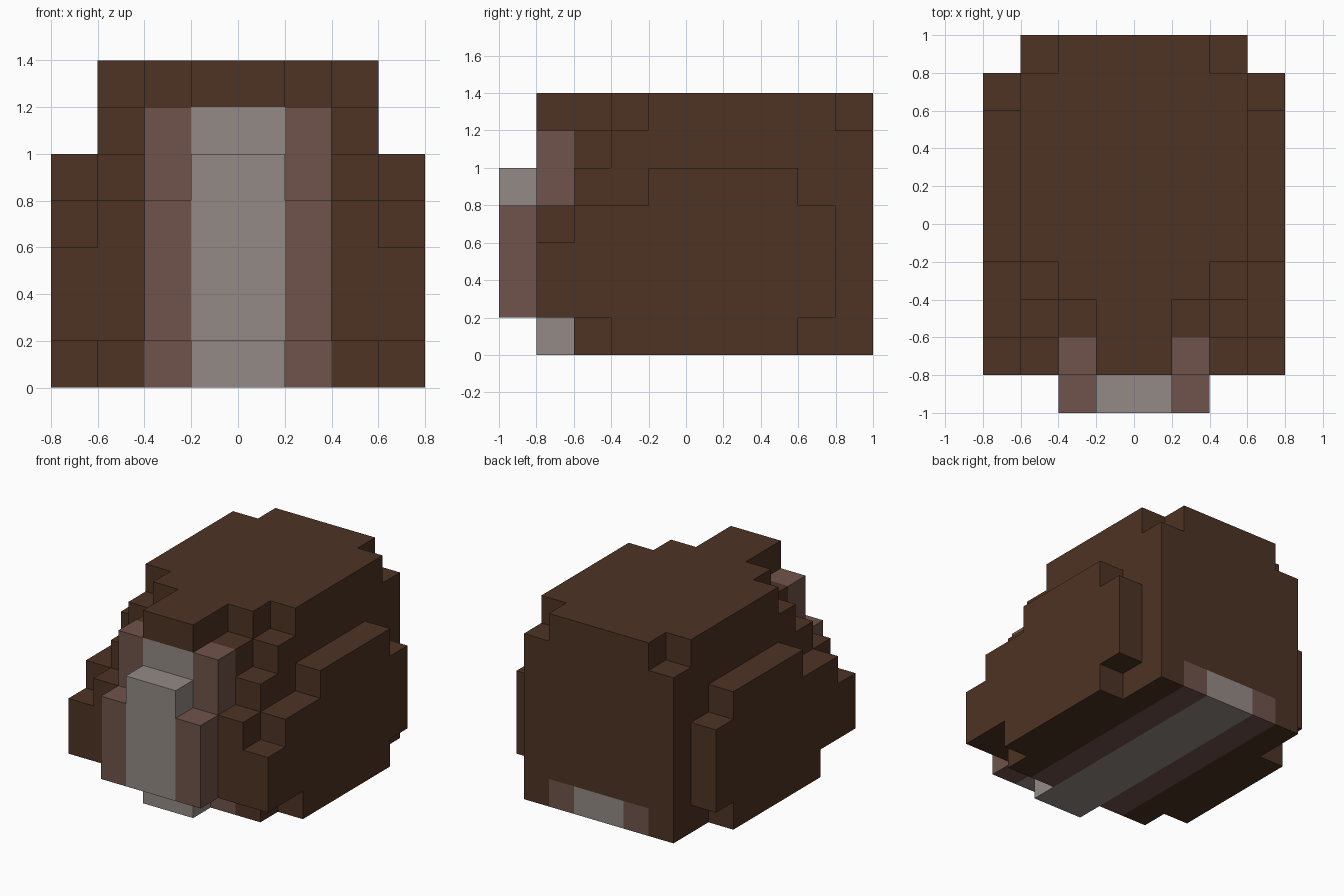
import bpy
import bmesh
import math
from mathutils import Vector

cube = bpy.data.objects.get("Cube")
if cube:
    bpy.data.objects.remove(cube, do_unlink=True)

U = 0.2  # edge length of one block

# Front and back limits of each block row, from the bottom layer up,
# for the columns running from the middle outwards (mirrored in x)
COLUMNS = [
    [(-4, 5)] + [(-5, 5)] * 4 + [(-4, 5)] * 2,
    [(-3, 5)] + [(-5, 5)] * 3 + [(-4, 5)] * 2 + [(-2, 5)],
    [(-3, 5)] + [(-4, 5)] * 3 + [(-3, 5), (-2, 5), (-1, 4)],
    [(-2, 3)] + [(-4, 4)] * 2 + [(-3, 4), (-1, 3)],
]


def material(name, rgb):
    mat = bpy.data.materials.new(name)
    mat.use_nodes = True
    color = (*rgb, 1.0)
    mat.diffuse_color = color
    bsdf = mat.node_tree.nodes["Principled BSDF"]
    bsdf.inputs["Base Color"].default_value = color
    bsdf.inputs["Roughness"].default_value = 0.9
    return mat


brown = material("dark brown", (0.074, 0.033, 0.017))
pink = material("dusty pink brown", (0.162, 0.087, 0.069))
grey = material("warm grey", (0.296, 0.254, 0.238))


def part_of(x, y, z):
    """Name of the part that a block belongs to."""
    col = x if x >= 0 else -x - 1
    side = "left" if x >= 0 else "right"
    if col == 3:
        return side + "_flank"
    if col < 2 and (z == 0 or (y < -3 and z < 6)):
        return "centre_stripe" if col == 0 else side + "_stripe"
    return "body"


# Fill the block grid
blocks = {}
for col, layers in enumerate(COLUMNS):
    for z, (front, back) in enumerate(layers):
        for y in range(front, back):
            for x in (col, -col - 1):
                blocks[x, y, z] = part_of(x, y, z)


def build_part(name, mat):
    """Make the outer skin of one part, without faces hidden by neighbours."""
    bm = bmesh.new()
    for cell, part in blocks.items():
        if part != name:
            continue
        for axis in range(3):
            for sign in (-1, 1):
                step = [0, 0, 0]
                step[axis] = sign
                if tuple(c + s for c, s in zip(cell, step)) in blocks:
                    continue
                corners = []
                for a, b in ((0, 0), (1, 0), (1, 1), (0, 1)):
                    p = list(cell)
                    p[axis] += (sign + 1) // 2
                    p[(axis + 1) % 3] += a
                    p[(axis + 2) % 3] += b
                    corners.append(bm.verts.new(Vector(p) * U))
                if sign < 0:
                    corners.reverse()
                bm.faces.new(corners)
    # Weld the block faces and merge them into large flat ones
    bmesh.ops.remove_doubles(bm, verts=bm.verts, dist=0.001)
    bmesh.ops.dissolve_limit(bm, angle_limit=math.radians(1),
                             verts=bm.verts, edges=bm.edges)
    mesh = bpy.data.meshes.new(name)
    bm.to_mesh(mesh)
    bm.free()
    mesh.materials.append(mat)
    bpy.context.collection.objects.link(bpy.data.objects.new(name, mesh))


# Body and flanks
for part in ("body", "left_flank", "right_flank"):
    build_part(part, brown)

# Stripes down the front and along the underside
build_part("centre_stripe", grey)
for part in ("left_stripe", "right_stripe"):
    build_part(part, pink)
